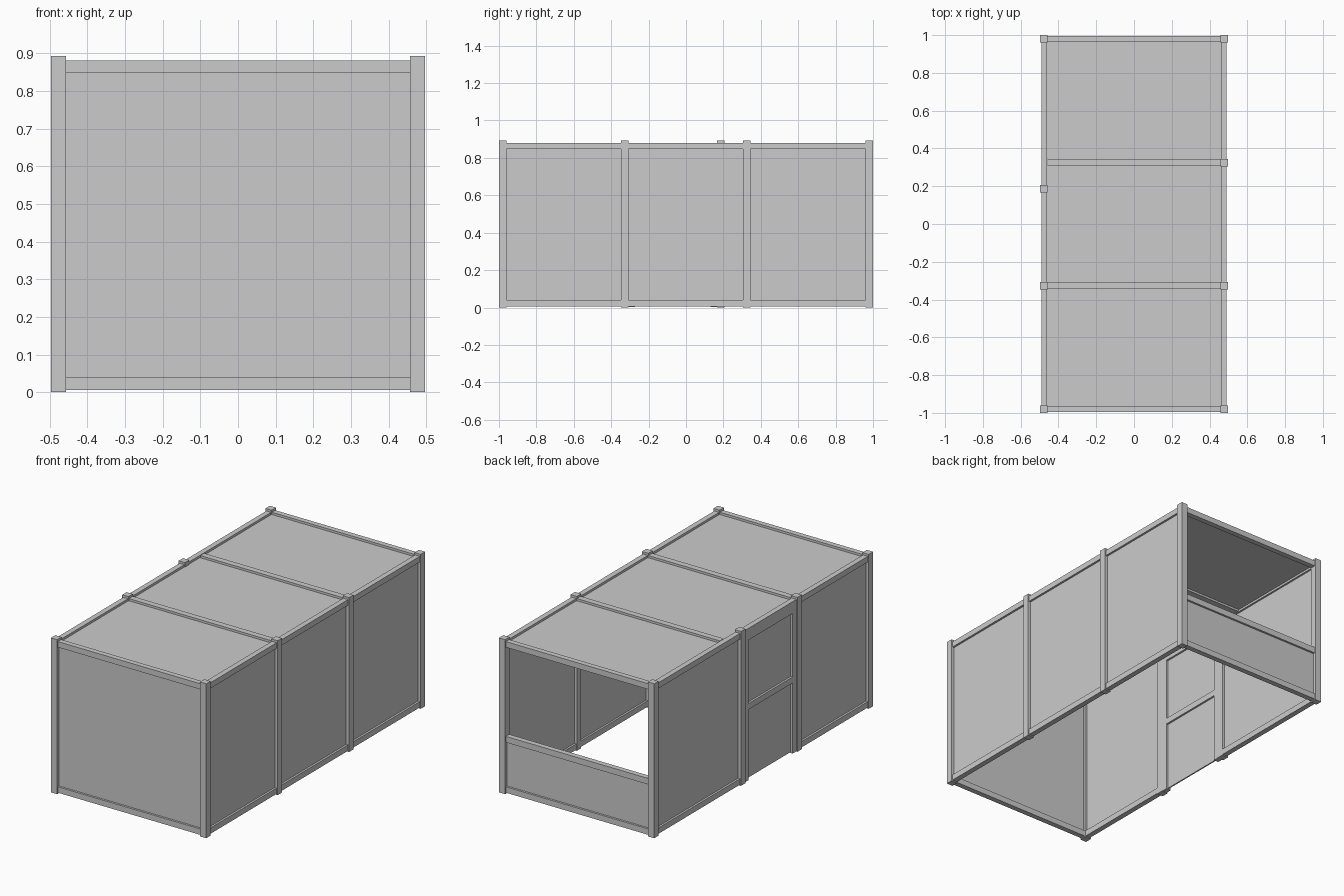
import bpy

if "Cube" in bpy.data.objects:
    bpy.data.objects.remove(bpy.data.objects["Cube"])

W, L, H = 0.497, 1.0, 0.893      # half width, half length, post height
P = 0.04                         # post thickness
IN = 0.006                       # rail setback from the post face
Z0, Z1, Z2, Z3 = 0.006, 0.04, 0.847, 0.88   # bottom rail and top rail heights


def box(name, x, y, z):
    """Box from (min, max) ranges."""
    bpy.ops.mesh.primitive_cube_add(size=1, location=[sum(r) / 2 for r in (x, y, z)])
    ob = bpy.context.object
    ob.name = name
    ob.scale = [r[1] - r[0] for r in (x, y, z)]
    bpy.ops.object.transform_apply(location=False, rotation=False, scale=True)
    return ob


def side_x(side, a, b):
    """x range at depth a..b inward from the outer face of a side wall."""
    return tuple(sorted((side * (W - a), side * (W - b))))


def end_y(end, a, b):
    return tuple(sorted((end * (L - a), end * (L - b))))


def rails_and_panel(name, side, y):
    """One infilled bay of a side wall."""
    rx = side_x(side, IN, P - 0.003)
    box(name + "_bottom_rail", rx, y, (Z0, Z1))
    box(name + "_top_rail", rx, y, (Z2, Z3))
    box(name + "_panel", side_x(side, 0.018, 0.026), y, (Z1, Z2))


# Posts and bays of both side walls
posts = {1: (-0.98, -0.328, 0.325, 0.98), -1: (-0.98, -0.328, 0.187, 0.98)}
for side, label in ((1, "right"), (-1, "left")):
    ys = posts[side]
    for i, y in enumerate(ys):
        box(f"{label}_post_{i}", side_x(side, 0, P), (y - P / 2, y + P / 2), (0, H))
    for i in range(3):
        if side == 1 or i != 1:
            rails_and_panel(f"{label}_bay_{i}", side, (ys[i] + P / 2, ys[i + 1] - P / 2))

# Door in the middle bay of the left wall
d0, d1 = -0.308, 0.167
dx = side_x(-1, IN, P - 0.003)
box("door_lintel", dx, (d0, d1), (Z2, Z3))
for name, y in (("door_stile_front", (d0, d0 + 0.035)), ("door_stile_back", (d1 - 0.035, d1))):
    box(name, dx, y, (0.002, Z2))
inner = (d0 + 0.035, d1 - 0.035)
for name, z in (("door_top_rail", (0.812, Z2)), ("door_middle_rail", (0.41, 0.445))):
    box(name, dx, inner, z)
box("door_panel", side_x(-1, 0.018, 0.026), inner, (0.008, 0.812))

# Front and back end walls; the back is open above a low panel
ex = (-W + P, W - P)
for end, label, top in ((-1, "front", Z2), (1, "back", 0.297)):
    ry = end_y(end, IN, P - 0.003)
    box(label + "_bottom_rail", ex, ry, (Z0, Z1))
    box(label + "_top_rail", ex, ry, (Z2, Z3))
    box(label + "_panel", ex, end_y(end, 0.018, 0.026), (Z1, top))
box("back_middle_rail", ex, end_y(1, IN, P - 0.003), (0.297, 0.332))

# Roof cross beams and roof panels
for i, y in enumerate((-0.326, 0.326)):
    box(f"roof_beam_{i}", ex, (y - 0.0175, y + 0.0175), (Z2, Z3))
edges = (-0.963, -0.3435, -0.3085, 0.3085, 0.3435, 0.963)
for i in range(3):
    box(f"roof_panel_{i}", (-W + P - 0.003, W - P + 0.003), edges[2 * i:2 * i + 2], (0.859, 0.867))
